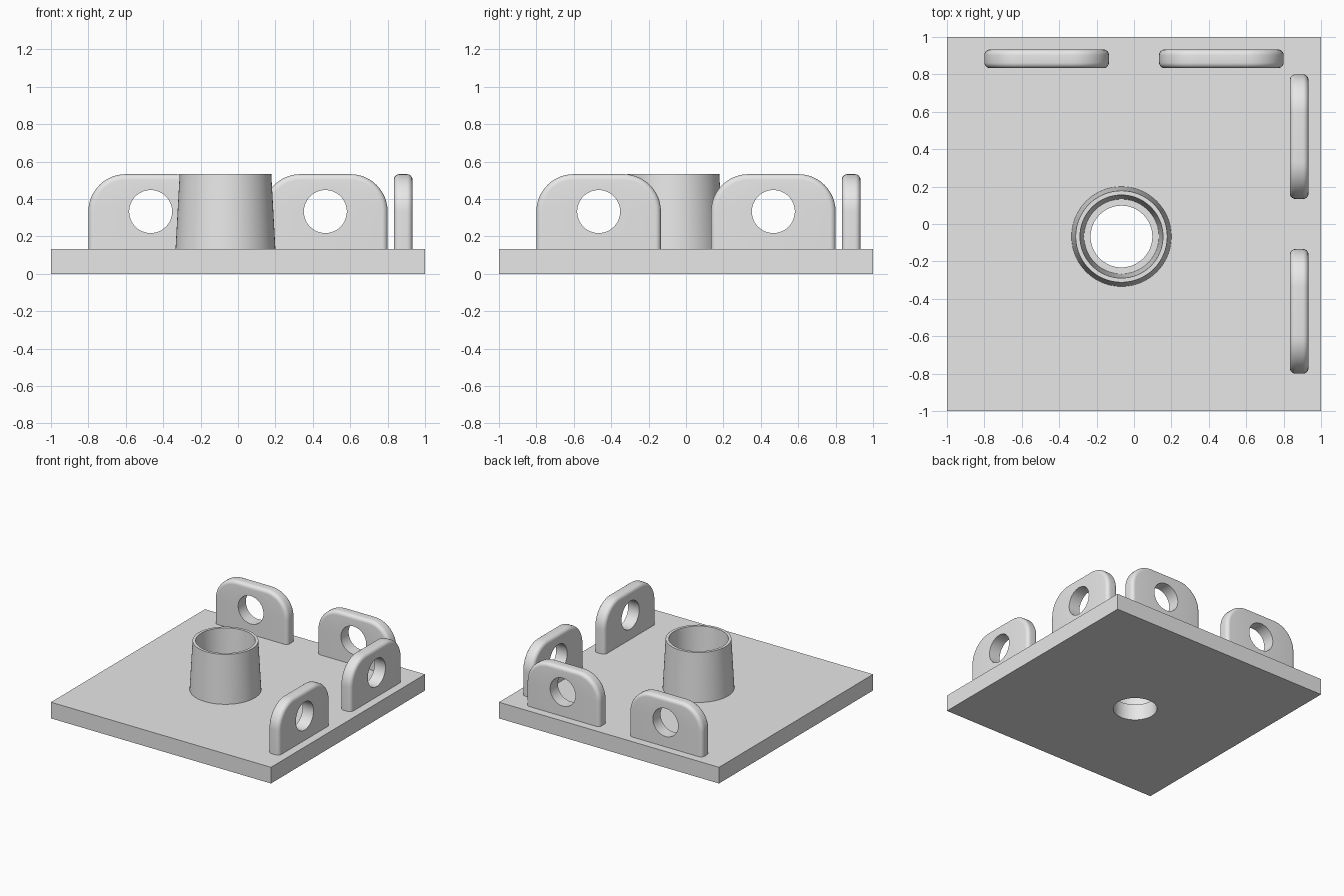
import bpy, bmesh, math
from mathutils import Matrix, Vector

if "Cube" in bpy.data.objects:
    bpy.data.objects.remove(bpy.data.objects["Cube"])

grey = bpy.data.materials.new("light grey")
grey.diffuse_color = (0.8, 0.8, 0.8, 1)
grey.use_nodes = True
grey.node_tree.nodes["Principled BSDF"].inputs["Base Color"].default_value = grey.diffuse_color

PLATE_T = 0.133                 # plate thickness
TOP = 0.533                     # height of lugs and hub
HUB = (-0.067, -0.067)          # hub axis


def finish(bm, name, matrix=Matrix()):
    bmesh.ops.recalc_face_normals(bm, faces=bm.faces)
    bm.transform(matrix)
    mesh = bpy.data.meshes.new(name)
    bm.to_mesh(mesh)
    bm.free()
    ob = bpy.data.objects.new(name, mesh)
    bpy.context.collection.objects.link(ob)
    mesh.materials.append(grey)
    bpy.ops.object.select_all(action='DESELECT')
    ob.select_set(True)
    bpy.context.view_layer.objects.active = ob
    bpy.ops.object.shade_smooth_by_angle(angle=math.radians(30))
    return ob


def circle(cx, cy, r, n=48):
    return [(cx + r * math.cos(2 * math.pi * i / n),
             cy + r * math.sin(2 * math.pi * i / n)) for i in range(n)]


def loft(bm, sections):
    """Skin (outline, z) sections; return the vertex loops."""
    loops = [[bm.verts.new((x, y, z)) for x, y in pts] for pts, z in sections]
    for a, b in zip(loops, loops[1:]):
        for i in range(len(a)):
            j = (i + 1) % len(a)
            bm.faces.new((a[i], a[j], b[j], b[i]))
    return loops


def pierced_solid(name, sections, hole, matrix=Matrix()):
    """Lofted solid with a straight hole through both end caps."""
    bm = bmesh.new()
    outer = loft(bm, sections)
    inner = loft(bm, [(hole, sections[0][1]), (hole, sections[-1][1])])
    for k, sign in ((0, -1), (-1, 1)):
        edges = []
        for loop in (outer[k], inner[k]):
            for i in range(len(loop)):
                edges.append(bm.edges.get((loop[i], loop[(i + 1) % len(loop)])))
        bmesh.ops.triangle_fill(bm, edges=edges, use_beauty=True,
                                normal=Vector((0, 0, sign)))
    return finish(bm, name, matrix)


# Base plate with the bore under the hub
square = [(-1, -1), (1, -1), (1, 1), (-1, 1)]
pierced_solid("base_plate", [(square, 0), (square, PLATE_T)],
              circle(*HUB, 0.165, 64))

# Tapered hollow hub
bm = bmesh.new()
loft(bm, [(circle(*HUB, r, 64), z) for r, z in
          ((0.267, PLATE_T), (0.245, TOP), (0.222, TOP), (0.2, PLATE_T))])
finish(bm, "hub")


# Lugs: upright tabs with round shoulders, soft rims and a pin hole
def lug_outline(inset):
    w, h, r = 0.333 - inset, TOP - PLATE_T - inset, 0.2 - inset
    pts = [(w, 0)]
    for cx, start in ((w - r, 0), (r - w, 90)):
        for i in range(13):
            a = math.radians(start + 7.5 * i)
            pts.append((cx + r * math.cos(a), h - r + r * math.sin(a)))
    return pts + [(-w, 0)]


HALF_T, SOFT, STEPS = 0.05, 0.03, 6
half = []
for i in range(STEPS + 1):
    a = math.pi / 2 * i / STEPS
    half.append((lug_outline(SOFT * (1 - math.sin(a))),
                 HALF_T - SOFT + SOFT * math.cos(a)))
lug_sections = half + [(pts, -z) for pts, z in reversed(half)]
stand = Matrix.Rotation(math.pi / 2, 4, 'X')
for side, turn in (("back", 0), ("right", -math.pi / 2)):
    for label, offset in (("a", -0.467), ("b", 0.467)):
        place = (Matrix.Rotation(turn, 4, 'Z')
                 @ Matrix.Translation((offset, 0.883, PLATE_T)) @ stand)
        pierced_solid(f"{side}_lug_{label}", lug_sections,
                      circle(0, 0.2, 0.115), place)
